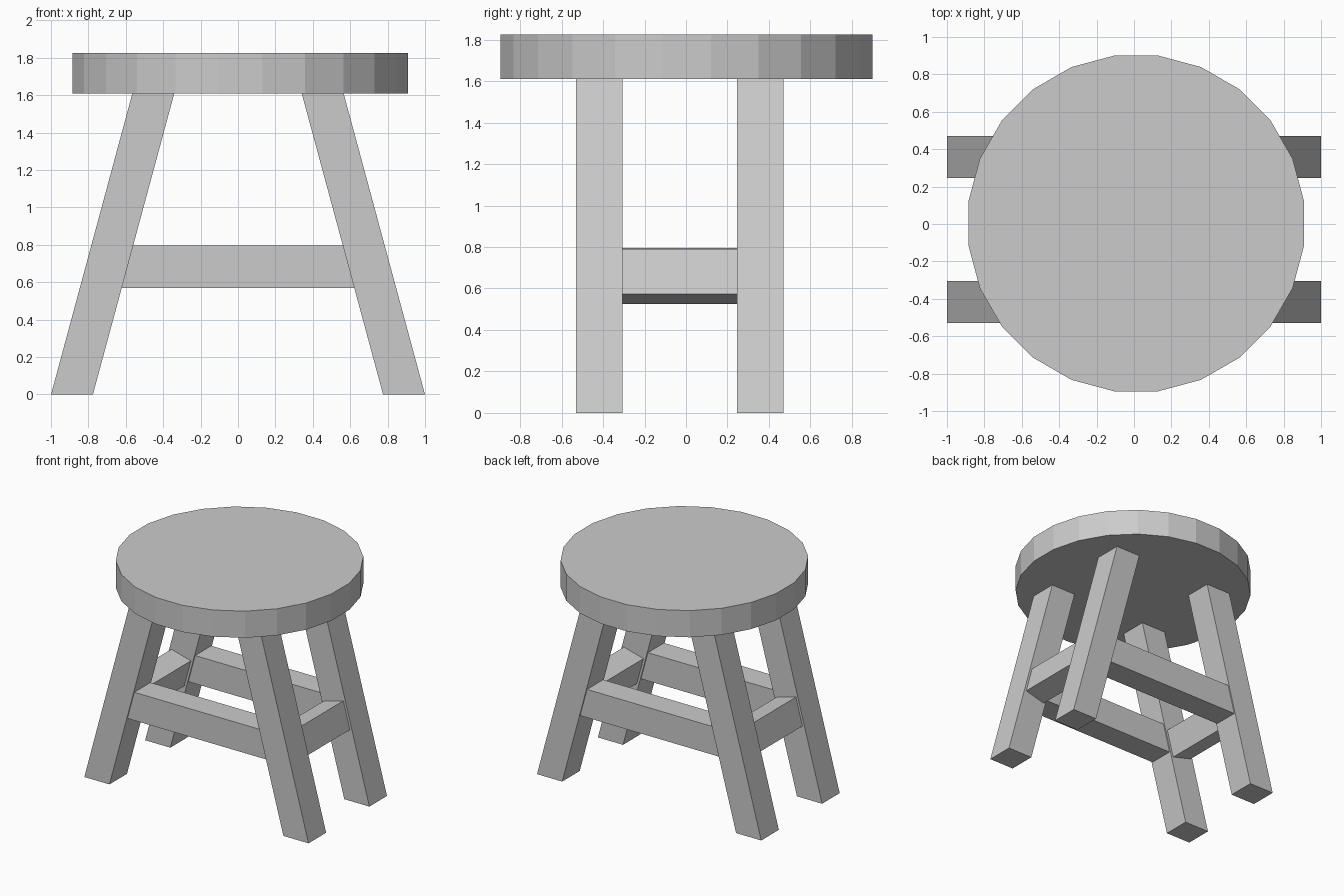
import bpy, bmesh, math
from mathutils import Matrix, Vector

cube = bpy.data.objects.get("Cube")
if cube:
    bpy.data.objects.remove(cube, do_unlink=True)

GREY = (0.6, 0.6, 0.6, 1)
mat = bpy.data.materials.new("plain_grey")
mat.use_nodes = True
mat.diffuse_color = GREY
mat.node_tree.nodes["Principled BSDF"].inputs["Base Color"].default_value = GREY

LEG_TOP = 1.61           # underside of the seat
LEAN = 0.435 / LEG_TOP   # inward shift of a leg per unit of height
FOOT_X = 0.8875
LEG_W = 0.224
LEG_Y = {"front": -0.4175, "back": 0.3575}


def finish(name, bm):
    bmesh.ops.recalc_face_normals(bm, faces=bm.faces)
    mesh = bpy.data.meshes.new(name)
    bm.to_mesh(mesh)
    bm.free()
    mesh.materials.append(mat)
    obj = bpy.data.objects.new(name, mesh)
    bpy.context.collection.objects.link(obj)
    return obj


def box(center, size, tilt=0.0):
    bm = bmesh.new()
    bmesh.ops.create_cube(bm, size=1, matrix=Matrix.Translation(center)
                          @ Matrix.Rotation(tilt, 4, 'Y')
                          @ Matrix.Diagonal((*size, 1)))
    return bm


def leg_x(z):
    return FOOT_X - LEAN * z


# Round seat with flat facets
bm = bmesh.new()
bmesh.ops.create_cone(bm, cap_ends=True, segments=24, radius1=0.905, radius2=0.905,
                      depth=0.215,
                      matrix=Matrix.Translation((0.012, 0.003, LEG_TOP + 0.1075))
                      @ Matrix.Rotation(math.radians(7.5), 4, 'Z'))
finish("seat", bm)

# Leaning legs, sheared so both ends stay level
for side, s in (("left", 1), ("right", -1)):
    for end, y in LEG_Y.items():
        bm = box(Vector((s * FOOT_X, y, LEG_TOP / 2)), (LEG_W, LEG_W, LEG_TOP))
        for v in bm.verts:
            v.co.x -= s * LEAN * v.co.z
        finish(f"{end}_{side}_leg", bm)

# Long rails, with ends cut to the slope of the legs
for end, y in LEG_Y.items():
    bm = box(Vector((0, y, 0.683)), (2, 0.205, 0.227))
    for v in bm.verts:
        v.co.x = math.copysign(leg_x(v.co.z) - LEG_W / 2, v.co.x)
    finish(f"{end}_rail", bm)

# Side rails, tilted to follow the legs
y_mid = sum(LEG_Y.values()) / 2
length = LEG_Y["back"] - LEG_Y["front"] - LEG_W
for side, s, z in (("left", 1, 0.658), ("right", -1, 0.664)):
    finish(f"{side}_side_rail",
           box(Vector((s * leg_x(z), y_mid, z)), (0.18, length, 0.225),
               -s * math.atan(LEAN)))
